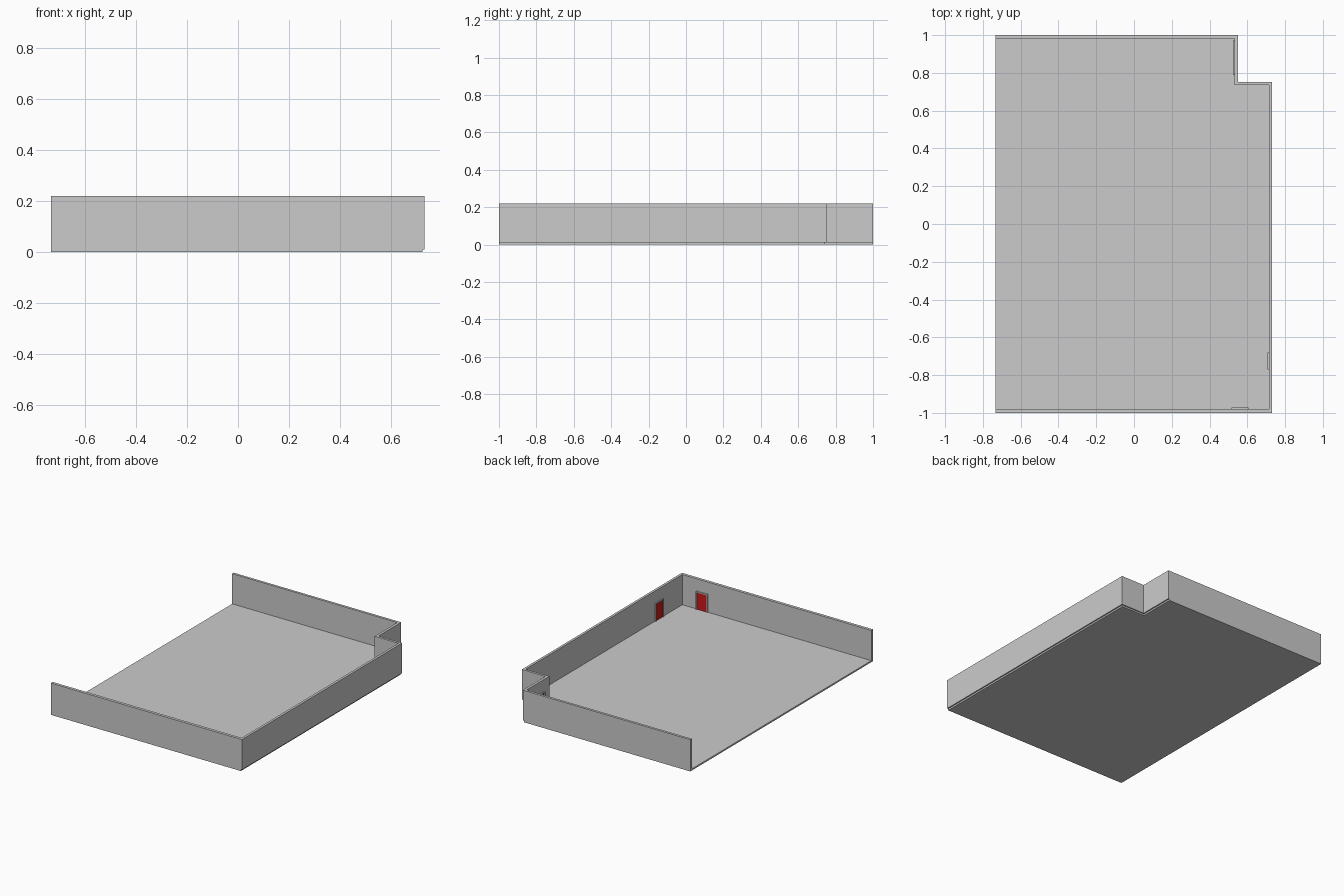
import bpy, bmesh
from mathutils import Vector, Matrix

if "Cube" in bpy.data.objects:
    bpy.data.objects.remove(bpy.data.objects["Cube"])

Z0, TOP = 0.011, 0.22


def mesh_object(name, bm, mat=None):
    bmesh.ops.recalc_face_normals(bm, faces=bm.faces[:])
    me = bpy.data.meshes.new(name)
    bm.to_mesh(me)
    bm.free()
    ob = bpy.data.objects.new(name, me)
    bpy.context.collection.objects.link(ob)
    if mat:
        me.materials.append(mat)
    return ob


def prism(name, outline, z0, z1):
    bm = bmesh.new()
    face = bm.faces.new([bm.verts.new((x, y, z0)) for x, y in outline])
    new = bmesh.ops.extrude_face_region(bm, geom=[face], use_keep_orig=True)
    verts = [v for v in new["geom"] if isinstance(v, bmesh.types.BMVert)]
    bmesh.ops.translate(bm, verts=verts, vec=(0, 0, z1 - z0))
    bmesh.ops.triangulate(bm, faces=[f for f in bm.faces if len(f.verts) > 4])
    return mesh_object(name, bm)


def box(name, lo, hi, mat=None):
    lo, hi = Vector(lo), Vector(hi)
    bm = bmesh.new()
    m = Matrix.Translation((lo + hi) / 2) @ Matrix.Diagonal((*(hi - lo), 1))
    bmesh.ops.create_cube(bm, size=1, matrix=m)
    return mesh_object(name, bm, mat)


# Floor slab with a notched corner
prism("floor", [(-0.733, -1), (0.722, -1), (0.722, 0.744), (0.541, 0.744),
                (0.541, 1), (-0.733, 1)], 0, Z0)

# Continuous wall, open on the left
outer = [(-0.733, -1), (0.731, -1), (0.731, 0.752), (0.55, 0.752),
         (0.55, 1), (-0.733, 1)]
inner = [(-0.733, 0.983), (0.532, 0.983), (0.532, 0.735), (0.714, 0.735),
         (0.714, -0.98), (-0.733, -0.98)]
prism("walls", outer + inner, Z0, TOP)

# Red doors in thin raised frames on the inner wall faces
red = bpy.data.materials.new("door_red")
red.diffuse_color = (0.6, 0.01, 0.01, 1)
red.use_nodes = True
red.node_tree.nodes["Principled BSDF"].inputs["Base Color"].default_value = red.diffuse_color


def door(name, axis, wall, inward, a, b, height=0.125, rim=0.007):
    """axis: direction the door runs along; wall: inner wall coordinate."""
    def part(label, s0, s1, z0, z1, depth, mat=None):
        d0, d1 = sorted((wall - inward * 0.002, wall + inward * depth))
        lo, hi = ((s0, d0), (s1, d1)) if axis == "x" else ((d0, s0), (d1, s1))
        box(name + label, (*lo, z0), (*hi, z1), mat)
    top = Z0 + height
    part("_jamb_a", a, a + rim, Z0, top - rim, 0.008)
    part("_jamb_b", b - rim, b, Z0, top - rim, 0.008)
    part("_lintel", a, b, top - rim, top, 0.008)
    part("_panel", a + rim, b - rim, Z0, top - rim, 0.003, red)


door("front_door", "x", -0.98, 1, 0.516, 0.606)
door("side_door", "y", 0.714, -1, -0.77, -0.68)
door("notch_door", "y", 0.532, -1, 0.79, 0.972)
